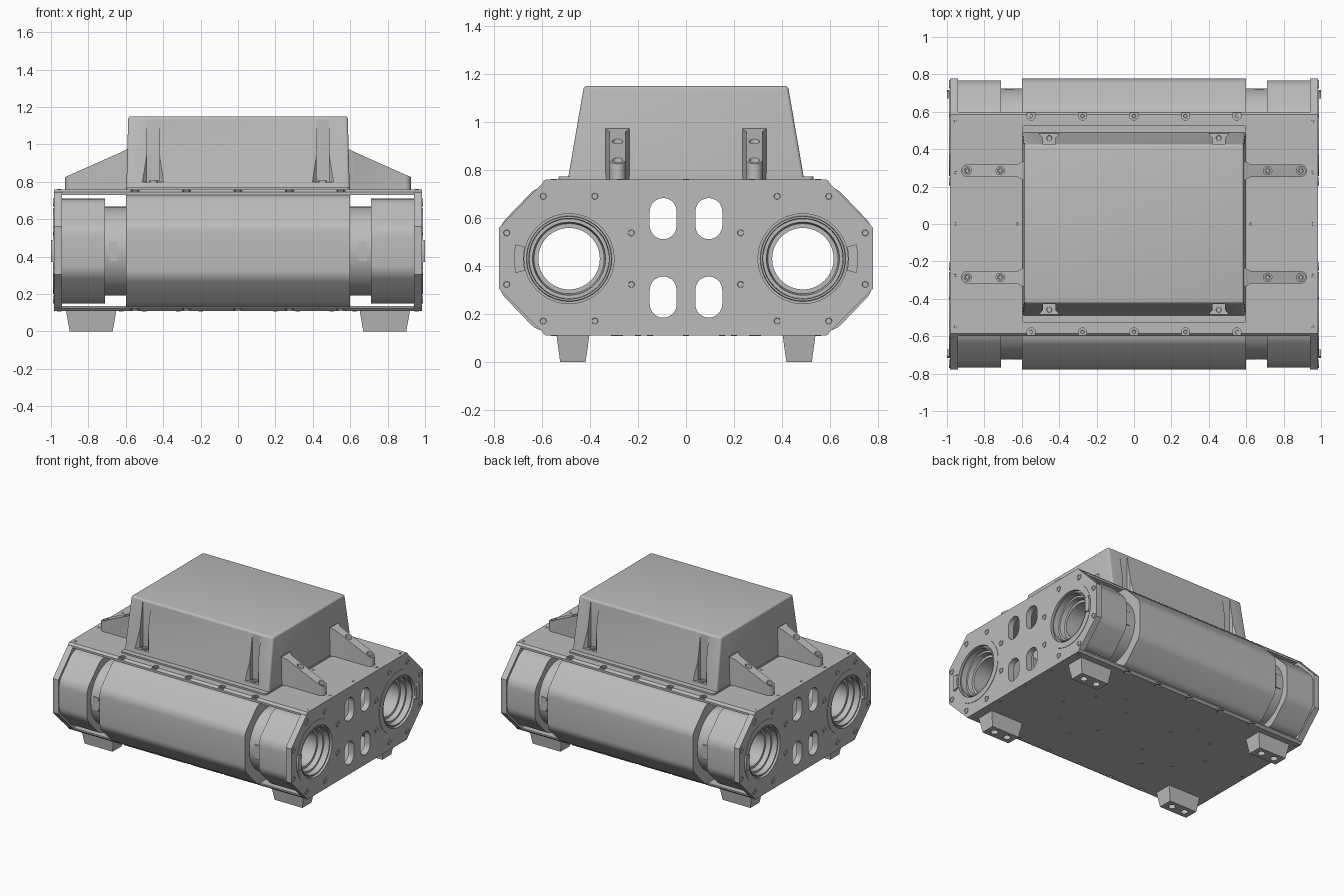
import bpy, bmesh
from math import sin, cos, pi, radians
from mathutils import Vector

cube = bpy.data.objects.get("Cube")
if cube:
    bpy.data.objects.remove(cube, do_unlink=True)

grey = bpy.data.materials.new("plain grey")
grey.use_nodes = True
grey.diffuse_color = (0.5, 0.5, 0.5, 1)
grey.node_tree.nodes["Principled BSDF"].inputs["Base Color"].default_value = (0.5, 0.5, 0.5, 1)

SIDES = (-1, 1)
CY, CZ = 0.487, 0.43          # axis of each drum
BORE = 0.128


def place(axis, a, b, h):
    return {"x": (h, a, b), "y": (a, h, b), "z": (a, b, h)}[axis]


def finish(name, bm):
    bmesh.ops.remove_doubles(bm, verts=bm.verts, dist=1e-5)
    bmesh.ops.recalc_face_normals(bm, faces=bm.faces)
    mesh = bpy.data.meshes.new(name)
    bm.to_mesh(mesh)
    bm.free()
    mesh.materials.append(grey)
    obj = bpy.data.objects.new(name, mesh)
    bpy.context.collection.objects.link(obj)
    smooth(obj)
    return obj


def smooth(obj):
    bpy.ops.object.select_all(action="DESELECT")
    obj.select_set(True)
    bpy.context.view_layer.objects.active = obj
    bpy.ops.object.shade_smooth_by_angle(angle=radians(32))


def prism(name, pts, axis, h0, h1, top=None, bevel=0, bevel_top=0):
    """Extrude a 2D profile along an axis, optionally to a different end profile."""
    bm = bmesh.new()
    low = [bm.verts.new(place(axis, a, b, h0)) for a, b in pts]
    high = [bm.verts.new(place(axis, a, b, h1)) for a, b in (top or pts)]
    n = len(pts)
    bm.faces.new(low)
    bm.faces.new(high)
    for i in range(n):
        j = (i + 1) % n
        bm.faces.new((low[i], low[j], high[j], high[i]))
    if bevel:
        edges = [bm.edges.get((low[i], high[i])) for i in range(n)]
        if bevel_top:
            edges += [bm.edges.get((high[i], high[i - 1])) for i in range(n)]
        bmesh.ops.bevel(bm, geom=edges, offset=bevel, segments=4, profile=0.5, affect="EDGES")
    return finish(name, bm)


def lathe(name, prof, axis, ca, cb, n=64, closed=True):
    """Revolve (height, radius) points around an axis through (ca, cb)."""
    bm = bmesh.new()
    rings = [[bm.verts.new(place(axis, ca + r * cos(2 * pi * k / n), cb + r * sin(2 * pi * k / n), h))
              for k in range(n)] for h, r in prof]
    for i in range(len(prof) if closed else len(prof) - 1):
        p, q = rings[i], rings[(i + 1) % len(prof)]
        for k in range(n):
            m = (k + 1) % n
            bm.faces.new((p[k], p[m], q[m], q[k]))
    return finish(name, bm)


def rod(axis, ca, cb, r, h0, h1, n=64):
    return lathe("cutter", [(h0, 0), (h0, r), (h1, r), (h1, 0)], axis, ca, cb, n, False)


def bolt(name, axis, ca, cb, h, r, d):
    """Round head with a sunk socket, standing d proud of h."""
    lathe(name, [(h - d, 0), (h - d, r), (h + d, r), (h + d, r * 0.6),
                 (h - d / 2, r * 0.5), (h - d / 2, 0)], axis, ca, cb, 16, False)


def cut(obj, *cutters):
    for c in cutters:
        bpy.context.view_layer.objects.active = obj
        mod = obj.modifiers.new("cut", "BOOLEAN")
        mod.operation, mod.solver, mod.object = "DIFFERENCE", "EXACT", c
        bpy.ops.object.modifier_apply(modifier=mod.name)
        bpy.data.objects.remove(c, do_unlink=True)
    smooth(obj)


def rect(w, d, cx=0, cy=0):
    return [(cx - w, cy - d), (cx + w, cy - d), (cx + w, cy + d), (cx - w, cy + d)]


def octagon(ca, cb, half_a, half_b, k=0.42):
    return [(ca + u * half_a, cb + v * half_b) for u, v in
            ((1, -k), (1, k), (k, 1), (-k, 1), (-1, k), (-1, -k), (-k, -1), (k, -1))]


def stadium(ca, cb, r, reach, n=10):
    """Upright slot outline."""
    return [(ca + r * cos(pi * k / n), cb + reach + r * sin(pi * k / n)) for k in range(n + 1)] + \
           [(ca - r * cos(pi * k / n), cb - reach - r * sin(pi * k / n)) for k in range(n + 1)]


# End plates with bores, slots and bolts
outline = [(0.585, 0.112), (0.778, 0.305), (0.778, 0.56), (0.585, 0.758)]
outline += [(-y, z) for y, z in reversed(outline)]
for s in SIDES:
    plate = prism("end_plate", outline, "x", s * 0.94, s * 0.985)
    cut(plate, *[rod("x", t * CY, CZ, 0.2, s * 0.9, s * 1.1) for t in SIDES])
    for t in SIDES:
        for z in (0.597, 0.27):
            cut(plate, prism("cutter", stadium(t * 0.095, z, 0.056, 0.03), "x", s * 0.9, s * 1.1))
        for k in range(8):
            a = pi / 8 + k * pi / 4
            bolt("end_plate_bolt", "x", t * CY + 0.281 * cos(a), CZ + 0.281 * sin(a),
                 s * 0.985, 0.022, s * 0.005)

# Drums, end housings, bearing rings and keys
bearing = [(0.988, 0.23), (0.988, 0.187), (0.965, 0.187), (0.965, 0.178), (0.978, 0.176),
           (0.978, 0.168), (0.935, 0.166), (0.935, 0.152), (0.9, 0.146), (0.9, BORE),
           (0.6, BORE), (0.6, 0.237), (0.72, 0.237), (0.72, 0.21), (0.98, 0.21), (0.98, 0.23)]
for t in SIDES:
    cover = prism("drum_cover", octagon(t * CY, CZ, 0.29, 0.301, 0.46), "x", -0.6, 0.6, bevel=0.035)
    cut(cover, rod("x", t * CY, CZ, BORE, -0.7, 0.7))
    for s in SIDES:
        lathe("drum_bearing", [(s * h, r) for h, r in bearing], "x", t * CY, CZ)
        housing = prism("end_housing", octagon(t * CY, CZ, 0.28, 0.28), "x", s * 0.71, s * 0.942,
                        bevel=0.04)
        cut(housing, rod("x", t * CY, CZ, 0.2, s * 0.6, s * 1.1))
        prism("drum_window", rect(0.022, 0.052, s * 0.667, CZ), "y", t * (CY + 0.2), t * (CY + 0.238))
        arc = [radians(a) for a in range(-15, 16, 5)]
        key = [(t * (CY + 0.23 * cos(a)), CZ + 0.23 * sin(a)) for a in arc]
        key += [(t * (CY + 0.19 * cos(a)), CZ + 0.19 * sin(a)) for a in reversed(arc)]
        prism("bearing_key", key, "x", s * 0.97, s * 1.0)

# Top and bottom deck plates with notched edge screws
for name, inner, outer, up in (("top_plate", 0.73, 0.76, 1), ("bottom_plate", 0.135, 0.11, -1)):
    lip = outer - up * 0.015
    half = [(0.6, inner), (0.6, lip), (0.585, outer)]
    deck = prism(name, half + [(-y, z) for y, z in reversed(half)], "x", -0.985, 0.985)
    for t in SIDES:
        for x in (-0.55, -0.275, 0, 0.275, 0.55):
            cut(deck, prism("cutter", stadium(x, t * 0.605, 0.022, 0.028), "z",
                            outer - up * 0.012, outer + up * 0.1))
            bolt("edge_screw", "z", x, t * 0.577, outer - up * 0.012, 0.017, up * 0.008)
        for y in (-0.55, -0.275, 0, 0.275, 0.55):
            bolt("deck_pin", "z", t * 0.955, y, outer, 0.012, up * 0.002)
        bolt("deck_pin", "z", t * 0.625, 0, outer, 0.012, up * 0.002)

# Underside screws
for s in SIDES:
    for t in SIDES:
        for x, y in ((0.2, 0.15), (0.32, 0.3), (0.5, 0.2)):
            bolt("underside_screw", "z", s * x, t * y, 0.11, 0.012, -0.002)

# Upper box, its flange, and the bolt pockets
prism("box_flange", rect(0.6, 0.53), "z", 0.755, 0.772, bevel=0.02)
box = prism("upper_box", rect(0.597, 0.492), "z", 0.76, 1.15, top=rect(0.587, 0.425),
            bevel=0.014, bevel_top=1)
for s in SIDES:
    for t in SIDES:
        pocket = [(s * x, t * y) for x, y in
                  ((0.385, 0.5), (0.42, 0.46), (0.42, 0.428), (0.487, 0.428), (0.487, 0.46), (0.525, 0.5))]
        cut(box, prism("cutter", pocket, "z", 0.8, 1.2))
        bolt("pocket_bolt", "z", s * 0.453, t * 0.459, 0.8, 0.024, 0.008)

# Sloping side brackets with sunk bolts
R = 0.033
for s in SIDES:
    for t in SIDES:
        plan = [(0.57, -0.05), (0.595, -0.05), (0.625, -R)]
        plan += [(0.892 + R * sin(pi * k / 12), -R * cos(pi * k / 12)) for k in range(13)]
        plan += [(0.625, R), (0.595, 0.05), (0.57, 0.05)]
        bracket = prism("side_bracket", [(s * x, t * 0.285 + y) for x, y in plan], "z", 0.757, 0.975)
        wedge = [(s * x, z) for x, z in ((0.595, 0.972), (0.95, 0.814), (0.95, 1.1), (0.595, 1.1))]
        cut(bracket, prism("cutter", wedge, "y", t * 0.285 - 0.1, t * 0.285 + 0.1))
        for x, floor in ((0.715, 0.885), (0.892, 0.81)):
            cut(bracket, rod("z", s * x, t * 0.285, 0.022, floor, 1.1, 24))
            bolt("bracket_bolt", "z", s * x, t * 0.285, floor, 0.017, 0.01)

# Tapered feet with mounting holes
for s in SIDES:
    for t in SIDES:
        foot = prism("foot", rect(0.115, 0.053, s * 0.785, t * 0.471), "z", 0, 0.115,
                     top=rect(0.135, 0.069, s * 0.785, t * 0.471))
        cut(foot, *[rod("z", s * 0.785 + d, t * 0.471, 0.025, -0.05, 0.07, 24) for d in (-0.055, 0.055)])
